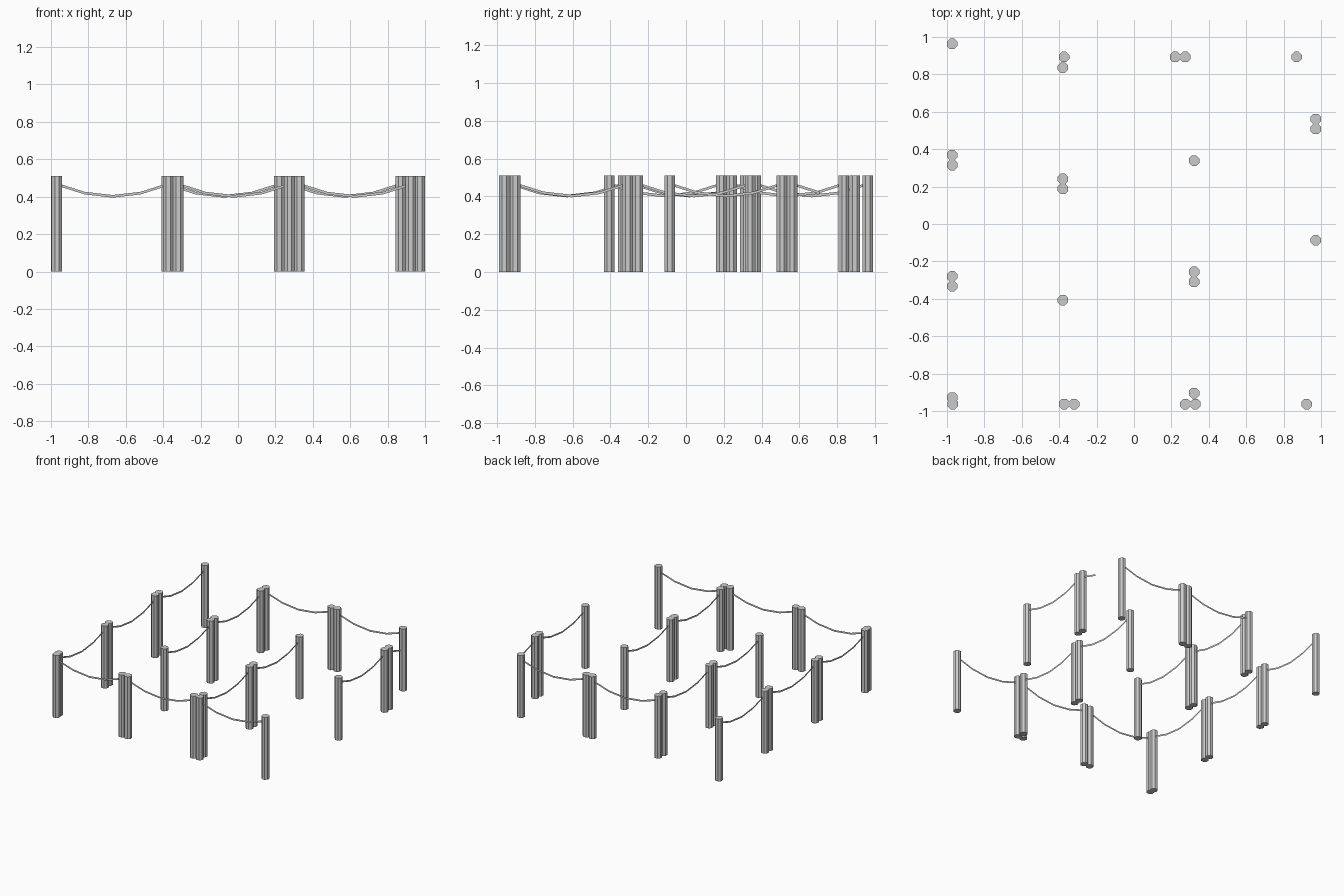
import bpy, bmesh, math
from mathutils import Vector

if "Cube" in bpy.data.objects:
    bpy.data.objects.remove(bpy.data.objects["Cube"])

SPAN = 0.595          # distance between the two posts of one barrier
GAP = 0.648           # pitch from one barrier to the next in a row
POST_H = 0.51
APOTHEM = 0.028       # half width of the octagonal post
ROPE_H = 0.014
SAG = [0.466, 0.419, 0.402, 0.419, 0.466]   # rope heights along the span


def link(bm, name):
    me = bpy.data.meshes.new(name)
    bm.to_mesh(me)
    bm.free()
    ob = bpy.data.objects.new(name, me)
    bpy.context.collection.objects.link(ob)
    return ob


# Octagonal post with its flats facing the axes
def post(x, y):
    bm = bmesh.new()
    r = APOTHEM / math.cos(math.pi / 8)
    ring = [bm.verts.new((x + r * math.cos(math.pi / 8 + i * math.pi / 4),
                          y + r * math.sin(math.pi / 8 + i * math.pi / 4), 0))
            for i in range(8)]
    base = bm.faces.new(ring)
    top = bmesh.ops.extrude_face_region(bm, geom=[base])["geom"]
    bmesh.ops.translate(bm, vec=(0, 0, POST_H),
                        verts=[v for v in top if isinstance(v, bmesh.types.BMVert)])
    if base.is_valid is False or not any(
            all(v.co.z < 0.001 for v in f.verts) for f in bm.faces):
        bm.faces.new(ring)
    bmesh.ops.recalc_face_normals(bm, faces=bm.faces)
    link(bm, "post")


# Sagging rope: a thin upright ribbon made of straight segments
def rope(start, direction, segments=4):
    bm = bmesh.new()
    pairs = []
    for i in range(segments + 1):
        p = start + direction * (SPAN * i / 4)
        pairs.append([bm.verts.new((p.x, p.y, SAG[i] + s * ROPE_H / 2)) for s in (-1, 1)])
    for a, b in zip(pairs, pairs[1:]):
        bm.faces.new((a[0], b[0], b[1], a[1]))
    link(bm, "rope")


# A row of barriers, each being two posts with a rope between them
def row(x, y, dx, dy, count):
    d = Vector((dx, dy))
    for i in range(count):
        a = Vector((x, y)) + d * GAP * i
        b = a + d * SPAN
        post(*a)
        post(*b)
        rope(a, d)


row(-0.972, 0.963, 0, -1, 3)     # left side
row(-0.968, -0.963, 1, 0, 3)     # front side
row(0.321, -0.904, 0, 1, 2)      # inner lane from the front
row(-0.380, 0.836, 0, -1, 2)     # inner lane from the back
row(-0.374, 0.893, 1, 0, 2)      # back side
row(0.972, 0.508, 0, -1, 1)      # right side

# Open barrier at the entrance: one post with a short loose rope
post(0.972, 0.561)
rope(Vector((0.972, 0.561)), Vector((0, 1)), 1)
